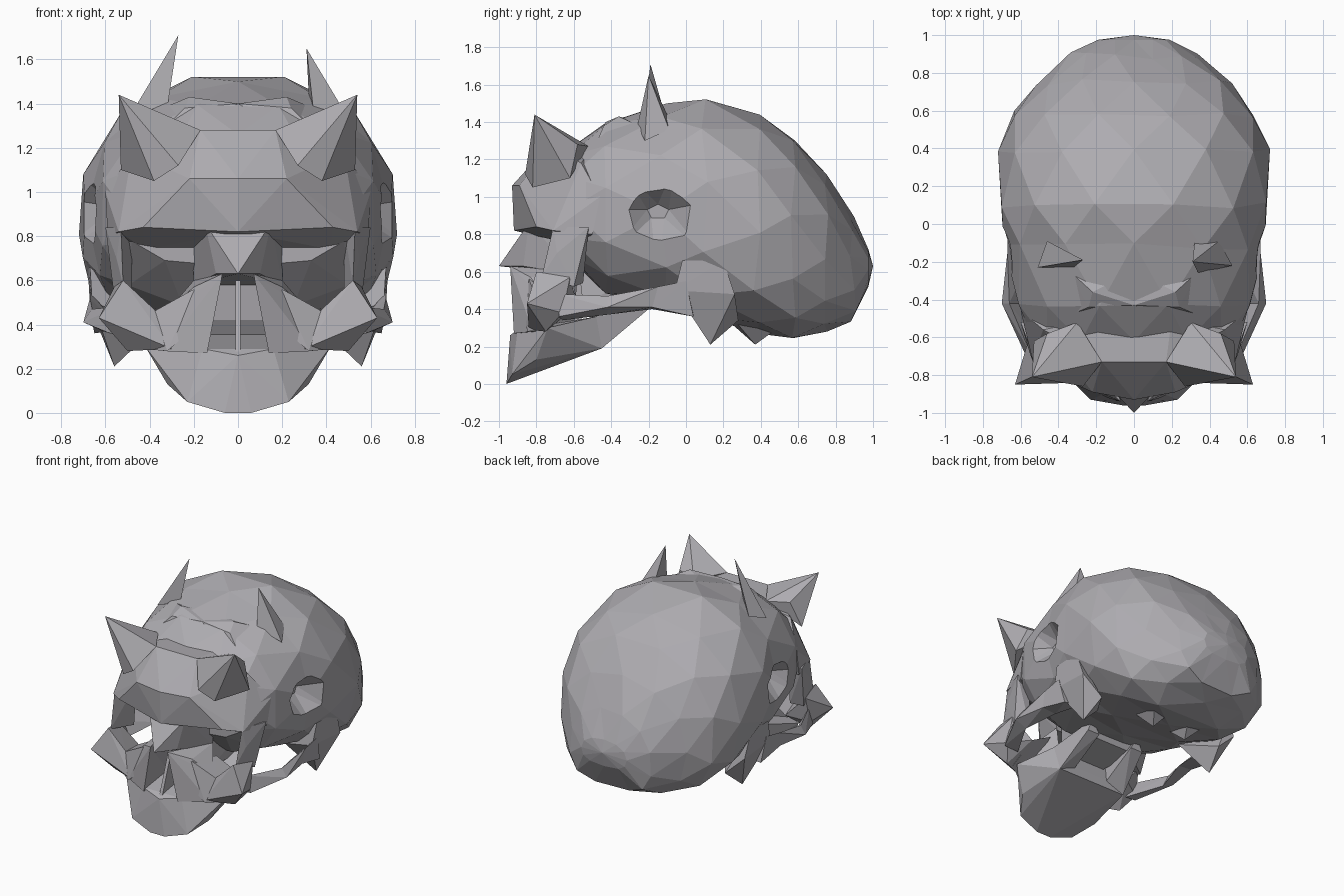
import bpy, bmesh, math, random

random.seed(4)
bone = bpy.data.materials.new("grey bone")
bone.diffuse_color = (0.42, 0.41, 0.435, 1)


def finish(name, bm):
    bmesh.ops.recalc_face_normals(bm, faces=bm.faces)
    me = bpy.data.meshes.new(name)
    bm.to_mesh(me)
    bm.free()
    me.materials.append(bone)
    ob = bpy.data.objects.new(name, me)
    bpy.context.collection.objects.link(ob)
    return ob


def flip(pts):
    return [(-x, y, z) for x, y, z in pts]


def hulls(name, groups):
    """One object made of faceted chunks, each the hull of a few points."""
    bm = bmesh.new()
    for pts in groups:
        vs = [bm.verts.new(p) for p in pts]
        r = bmesh.ops.convex_hull(bm, input=vs)
        junk = {g for g in r["geom_interior"] + r["geom_unused"]
                if isinstance(g, bmesh.types.BMVert)}
        bmesh.ops.delete(bm, geom=list(junk), context='VERTS')
    return finish(name, bm)


def middle(name, pts):          # one chunk, symmetric about x = 0
    return hulls(name, [pts + flip([p for p in pts if p[0] != 0])])


def pair(name, *groups):        # left and right chunks
    return hulls(name, list(groups) + [flip(g) for g in groups])


# Cranium: staggered rings lofted from forehead to back
stations = [  # y, half width, bottom, top
    (-0.62, 0.53, 0.66, 1.26), (-0.42, 0.62, 0.48, 1.40),
    (-0.12, 0.69, 0.41, 1.50), (0.10, 0.71, 0.35, 1.53),
    (0.38, 0.72, 0.27, 1.44), (0.58, 0.64, 0.24, 1.31),
    (0.75, 0.52, 0.28, 1.12), (0.89, 0.34, 0.33, 0.90),
    (0.975, 0.19, 0.52, 0.72)]
N = 12
bm = bmesh.new()
rings = []
for k, (y, w, zb, zt) in enumerate(stations):
    ring = []
    fit = 1.02 if k % 2 else 1
    for i in range(N):
        a = 2 * math.pi * (i + 0.5 * (k % 2)) / N
        c, s = math.cos(a) * fit, math.sin(a) * fit
        e = 0.92 if s > 0 else 0.68
        x = w * math.copysign(abs(c) ** e, c)
        zc = zb + 0.46 * (zt - zb)
        h = zt - zc if s > 0 else zc - zb
        z = zc + h * math.copysign(abs(s) ** max(e, 0.8), s)
        j = random.uniform(-0.02, 0.02) if 0 < k < 8 else 0
        ring.append(bm.verts.new((x, y + j, z)))
    rings.append(ring)
for k in range(len(rings) - 1):
    a, b = rings[k], rings[k + 1]
    for i in range(N):
        n = (i + 1) % N
        if k % 2 == 0:
            bm.faces.new((a[i], a[n], b[i]))
            bm.faces.new((a[n], b[n], b[i]))
        else:
            bm.faces.new((a[i], b[n], b[i]))
            bm.faces.new((a[i], a[n], b[n]))
bm.faces.new(rings[0])
tip = bm.verts.new((0, 1.0, 0.63))
for i in range(N):
    bm.faces.new((rings[-1][i], rings[-1][(i + 1) % N], tip))
cranium = finish("cranium", bm)

# Temple hollows: tapered seven-sided dents cut in both sides
rim = [(0.85, -0.18 + 0.34 * math.cos(t), 0.88 + 0.33 * math.sin(t))
       for t in [2 * math.pi * i / 7 + 0.3 for i in range(7)]]
floor = [(0.55, -0.15 + 0.06 * math.cos(t), 0.92 + 0.04 * math.sin(t))
         for t in [2 * math.pi * i / 5 + 1.57 for i in range(5)]]
cutter = pair("temple_cutter", rim + floor)
cutter.hide_render = True
mod = cranium.modifiers.new("temples", 'BOOLEAN')
mod.operation = 'DIFFERENCE'
mod.solver = 'EXACT'
mod.object = cutter
dg = bpy.context.evaluated_depsgraph_get()
cut_mesh = bpy.data.meshes.new_from_object(cranium.evaluated_get(dg))
cranium.modifiers.clear()
cranium.data = cut_mesh
bpy.data.objects.remove(cutter)

# Forehead plate with an overhanging brow on each side
middle("forehead", [
    (0, -0.92, 0.82), (0.16, -0.88, 0.86), (0.43, -0.80, 0.84),
    (0.54, -0.71, 0.82), (0.0, -0.93, 1.06), (0.22, -0.89, 1.06),
    (0.17, -0.73, 1.28), (0.20, -0.50, 1.27), (0.48, -0.56, 1.18),
    (0.60, -0.46, 1.0), (0.59, -0.50, 0.80), (0.42, -0.58, 0.74)])

# Two broad front horns
pair("front_horn", [
    (0.54, -0.81, 1.44), (0.17, -0.73, 1.28), (0.27, -0.86, 1.12),
    (0.38, -0.82, 1.05), (0.53, -0.62, 1.10), (0.46, -0.58, 1.28),
    (0.30, -0.52, 1.27)])

# Raised crest edges behind the forehead
pair("crest", [
    (0.22, -0.36, 1.43), (0.20, -0.48, 1.28), (0.0, -0.43, 1.40),
    (0.24, -0.44, 1.38), (0.38, -0.50, 1.24), (0.34, -0.25, 1.38),
    (0.0, -0.25, 1.40)])

# Thin upper spikes, slightly different left and right
hulls("upper_spikes", [
    [(-0.27, -0.19, 1.71), (-0.46, -0.09, 1.36), (-0.51, -0.23, 1.31),
     (-0.32, -0.23, 1.38)],
    [(0.31, -0.20, 1.65), (0.45, -0.09, 1.36), (0.52, -0.22, 1.30),
     (0.34, -0.26, 1.38), (0.32, -0.10, 1.44)]])

# Nasal bridge, spreading back into the inner socket walls
middle("nasal_bridge", [
    (0, -1.0, 0.63), (0, -0.91, 0.76), (0.10, -0.87, 0.63),
    (0.15, -0.84, 0.86), (0.21, -0.60, 0.82), (0.20, -0.58, 0.58)])

# Bone beside the nose opening
pair("nose_side", [
    (0.07, -0.94, 0.63), (0.13, -0.90, 0.45), (0.14, -0.92, 0.27),
    (0.20, -0.83, 0.57), (0.34, -0.82, 0.28), (0.32, -0.76, 0.46),
    (0.20, -0.58, 0.60), (0.14, -0.60, 0.28)])
middle("septum", [
    (0.012, -0.92, 0.27), (0.012, -0.80, 0.60), (0.012, -0.56, 0.60),
    (0.012, -0.56, 0.27)])

# Inner core joining face to skull base
middle("skull_core", [
    (0.15, -0.60, 0.84), (0.18, -0.55, 0.42), (0.20, -0.25, 0.40),
    (0.24, -0.20, 0.62), (0.12, -0.50, 0.34)])

# Upper jaw, with two struts running back to the skull base
middle("upper_jaw", [
    (0.06, -0.96, 0.0), (0.23, -0.93, 0.05), (0.32, -0.80, 0.13),
    (0.42, -0.74, 0.30), (0.16, -0.90, 0.29), (0, -0.94, 0.26),
    (0.28, -0.45, 0.19), (0.31, -0.48, 0.36), (0.12, -0.46, 0.26)])
pair("jaw_strut", [
    (0.28, -0.45, 0.19), (0.31, -0.48, 0.36), (0.14, -0.48, 0.24),
    (0.15, -0.50, 0.36), (0.24, -0.20, 0.40), (0.14, -0.20, 0.40),
    (0.20, -0.20, 0.50)])

# Cheekbones: inner slope and pointed outer part
pair("cheek",
     [(0.20, -0.84, 0.56), (0.38, -0.80, 0.46), (0.18, -0.86, 0.40),
      (0.32, -0.85, 0.28), (0.44, -0.76, 0.29), (0.42, -0.58, 0.42),
      (0.24, -0.60, 0.52)],
     [(0.63, -0.85, 0.43), (0.52, -0.80, 0.60), (0.37, -0.80, 0.46),
      (0.30, -0.84, 0.29), (0.50, -0.75, 0.28), (0.57, -0.66, 0.38),
      (0.56, -0.62, 0.57), (0.42, -0.58, 0.42)])

# Outer eye socket pillars
pair("socket_pillar", [
    (0.53, -0.71, 0.84), (0.60, -0.52, 0.84), (0.48, -0.52, 0.84),
    (0.52, -0.77, 0.58), (0.56, -0.60, 0.52), (0.48, -0.55, 0.54),
    (0.55, -0.69, 0.70)])

# Cheek arches, built as short linked segments
sections = [
    [(0.55, -0.68, 0.48), (0.58, -0.68, 0.36), (0.48, -0.66, 0.34)],
    [(0.66, -0.42, 0.47), (0.70, -0.42, 0.41), (0.61, -0.42, 0.37)],
    [(0.67, -0.15, 0.52), (0.66, -0.18, 0.41), (0.55, -0.18, 0.40)],
    [(0.67, 0.00, 0.55), (0.65, 0.04, 0.36), (0.52, 0.04, 0.38)]]
pair("cheek_arch", *[a + b for a, b in zip(sections, sections[1:])])

# Downward points rooted in the skull side, and the base knobs
pair("ear_spike", [
    (0.56, 0.13, 0.21), (0.66, -0.06, 0.50), (0.67, 0.26, 0.48),
    (0.52, 0.28, 0.34), (0.36, 0.04, 0.40), (0.67, -0.02, 0.66),
    (0.68, 0.20, 0.66)])
pair("base_knob", [
    (0.14, 0.37, 0.21), (0.08, 0.20, 0.36), (0.24, 0.25, 0.35),
    (0.22, 0.48, 0.29), (0.08, 0.48, 0.29)])
